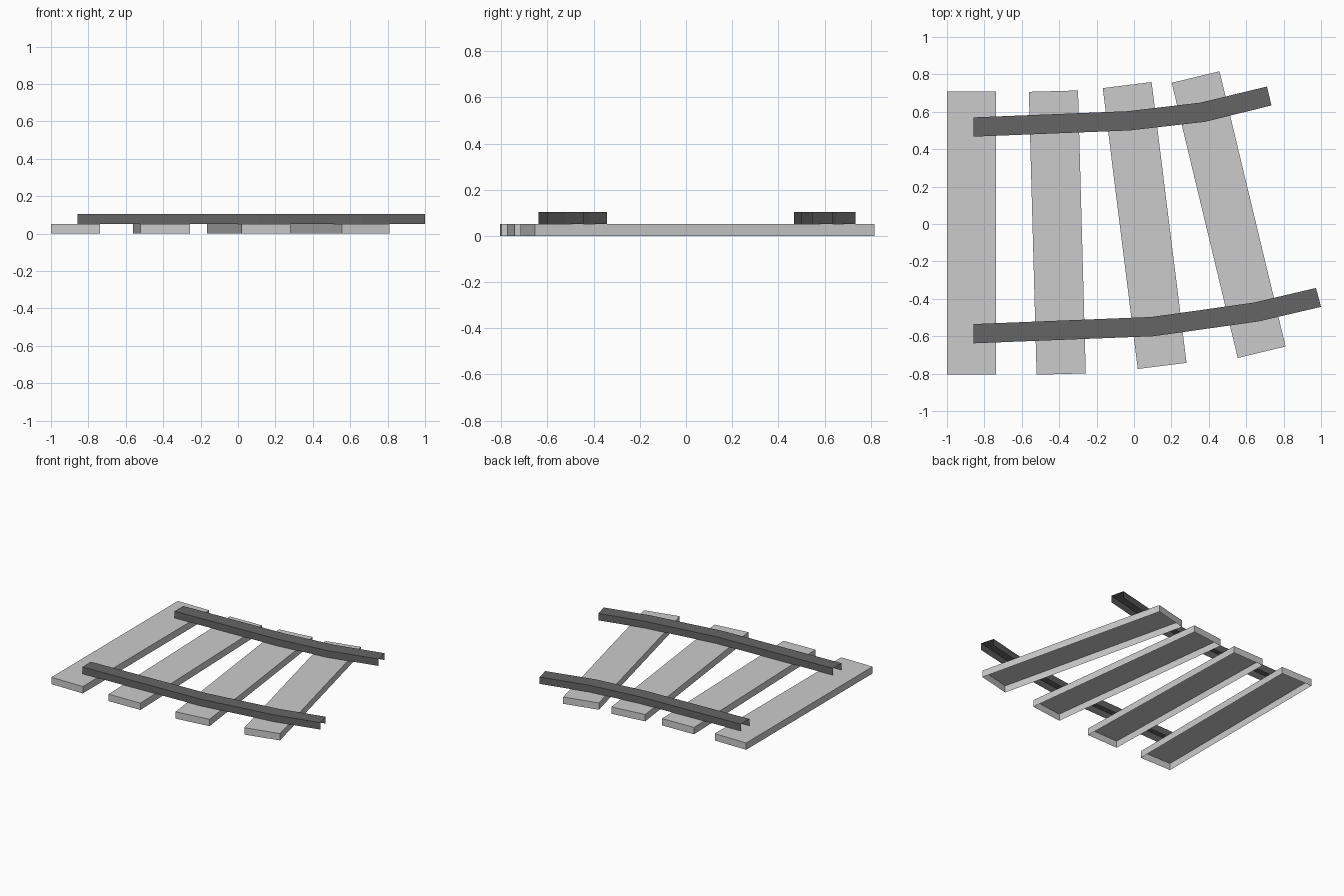
import bpy, bmesh
from math import radians
from mathutils import Matrix, Vector

if "Cube" in bpy.data.objects:
    bpy.data.objects.remove(bpy.data.objects["Cube"])

H = 0.052  # height of a sleeper and of a rail


def finish(bm, name, mat=None):
    mesh = bpy.data.meshes.new(name)
    bm.to_mesh(mesh)
    bm.free()
    obj = bpy.data.objects.new(name, mesh)
    bpy.context.collection.objects.link(obj)
    if mat:
        mesh.materials.append(mat)
    return obj


def sleeper(name, x, y, angle):
    # thin box shell, open underneath
    bm = bmesh.new()
    bmesh.ops.create_cube(bm, size=1, matrix=Matrix.Diagonal((0.263, 1.513, H, 1)))
    bottom = [f for f in bm.faces if f.normal.z < -0.9]
    bmesh.ops.delete(bm, geom=bottom, context='FACES_ONLY')
    obj = finish(bm, name)
    obj.location = (x, y, H / 2)
    obj.rotation_euler.z = radians(angle)


def rail(name, sections, mat):
    # inverted channel: two side walls and a top, open below and at both ends
    bm = bmesh.new()
    rows = []
    for (lx, ly), (rx, ry) in sections:
        profile = ((lx, ly, H), (lx, ly, 2 * H), (rx, ry, 2 * H), (rx, ry, H))
        rows.append([bm.verts.new(p) for p in profile])
    for a, b in zip(rows, rows[1:]):
        for i in range(3):
            bm.faces.new((a[i], a[i + 1], b[i + 1], b[i]))
    finish(bm, name, mat)


dark = bpy.data.materials.new("dark_metal")
dark.diffuse_color = (0.13, 0.13, 0.13, 1)
dark.use_nodes = True
dark.node_tree.nodes["Principled BSDF"].inputs["Base Color"].default_value = dark.diffuse_color

# Sleepers fanning round the bend
for n, (x, y, angle) in enumerate([(-0.868, -0.049, 0), (-0.410, -0.046, 1.57),
                                   (0.057, -0.008, 7.1), (0.506, 0.050, 13.5)], 1):
    sleeper(f"sleeper_{n}", x, y, angle)

# Rails, given as left and right edge points
rail("inner_rail", [((-0.858, 0.570), (-0.858, 0.467)), ((-0.035, 0.603), (-0.025, 0.500)),
                    ((0.356, 0.649), (0.378, 0.546)), ((0.711, 0.735), (0.735, 0.634))], dark)
rail("outer_rail", [((-0.858, -0.535), (-0.858, -0.638)), ((0.094, -0.497), (0.106, -0.600)),
                    ((0.642, -0.420), (0.665, -0.521)), ((0.973, -0.342), (1.0, -0.443))], dark)
